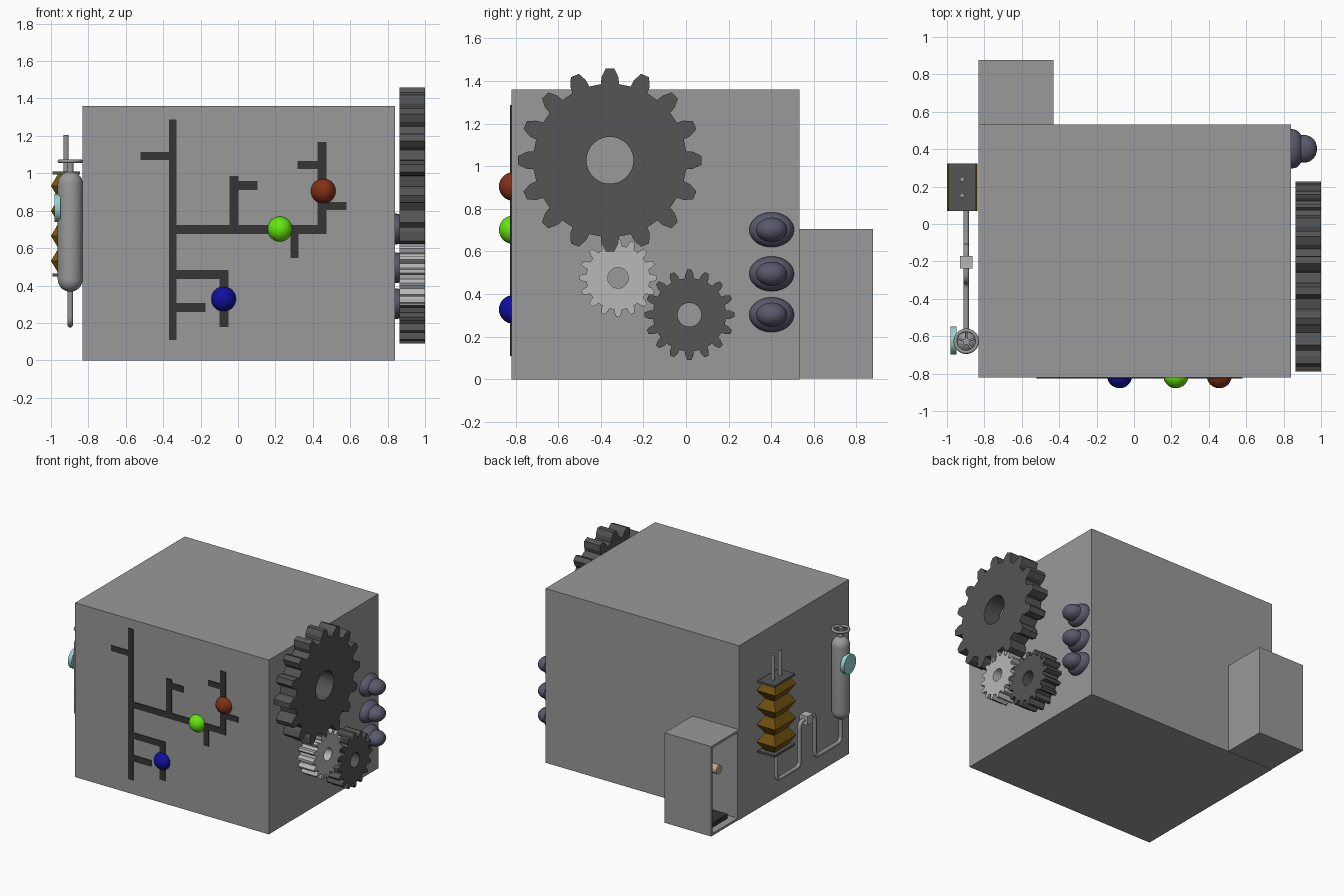
import bpy, bmesh, math
from math import sin, cos, pi, tau
from mathutils import Vector, Matrix

if "Cube" in bpy.data.objects:
    bpy.data.objects.remove(bpy.data.objects["Cube"])

def mat(name, r, g, b):
    m = bpy.data.materials.new(name)
    m.diffuse_color = (r, g, b, 1)
    m.use_nodes = True
    m.node_tree.nodes["Principled BSDF"].inputs["Base Color"].default_value = m.diffuse_color
    return m

GREY = mat("grey", .32, .32, .32)
DARK = mat("dark_steel", .09, .09, .09)
LIGHT = mat("light_steel", .48, .48, .48)
BLACK = mat("charcoal", .035, .035, .035)
BLUE = mat("blue", .005, .005, .35)
GREEN = mat("green", .13, .8, .005)
RED = mat("rust_red", .22, .03, .008)
VIOLET = mat("violet_grey", .1, .1, .15)
BROWN = mat("brown", .17, .085, .005)
TEAL = mat("teal", .3, .65, .65)
TAN = mat("tan", .5, .38, .28)

def finish(name, bm, material, smooth=False):
    bmesh.ops.recalc_face_normals(bm, faces=bm.faces)
    me = bpy.data.meshes.new(name)
    bm.to_mesh(me)
    bm.free()
    ob = bpy.data.objects.new(name, me)
    bpy.context.collection.objects.link(ob)
    me.materials.append(material)
    if smooth:
        bpy.ops.object.select_all(action='DESELECT')
        ob.select_set(True)
        bpy.context.view_layer.objects.active = ob
        bpy.ops.object.shade_smooth_by_angle(angle=math.radians(40))
    return ob

def add_box(bm, x0, x1, y0, y1, z0, z1):
    m = Matrix.Translation(((x0+x1)/2, (y0+y1)/2, (z0+z1)/2)) @ Matrix.Diagonal((x1-x0, y1-y0, z1-z0, 1))
    bmesh.ops.create_cube(bm, size=1, matrix=m)

def box(name, material, *ext):
    bm = bmesh.new()
    add_box(bm, *ext)
    return finish(name, bm, material)

def skin(bm, rings, closed=False):
    """Join successive vertex rings with quads."""
    n = len(rings[0])
    pairs = list(zip(rings, rings[1:])) + ([(rings[-1], rings[0])] if closed else [])
    for a, b in pairs:
        for i in range(n):
            bm.faces.new((a[i], a[(i+1) % n], b[(i+1) % n], b[i]))

def lathe(name, material, profile, loc, axis='Z', squash=1, n=32):
    """Revolve (radius, height) points; axis X points along x, squash scales the z width."""
    bm = bmesh.new()
    rings = []
    for r, h in profile:
        r = max(r, .0005)
        ring = []
        for i in range(n):
            u, v = r*cos(tau*i/n), r*sin(tau*i/n)
            p = (u, v, h) if axis == 'Z' else (h, u, v*squash)
            ring.append(bm.verts.new(Vector(p) + Vector(loc)))
        rings.append(ring)
    skin(bm, rings)
    bm.faces.new(rings[0])
    bm.faces.new(rings[-1])
    return finish(name, bm, material, True)

def gear(name, material, y, z, r, root, hole, teeth=16, x0=.863, x1=1.0):
    step = tau/teeth
    tooth = [(-.3, root), (-.26, root+(r-root)*.45), (-.12, r), (.12, r), (.26, root+(r-root)*.45), (.3, root)]
    outline = [((k+a)*step, rad) for k in range(teeth) for a, rad in tooth]
    bm = bmesh.new()
    ring = lambda x, bore: [bm.verts.new((x, y+(bore or q)*cos(a), z+(bore or q)*sin(a))) for a, q in outline]
    skin(bm, [ring(x0, 0), ring(x1, 0), ring(x1, hole), ring(x0, hole)], closed=True)
    return finish(name, bm, material)

def tube(name, pts, r, bend, material):
    """Pipe along points with rounded corners."""
    P = [Vector(p) for p in pts]
    path = [P[0]]
    for a, b, c in zip(P, P[1:], P[2:]):
        s, e = b+(a-b).normalized()*bend, b+(c-b).normalized()*bend
        path += [s*(1-t)**2 + b*2*t*(1-t) + e*t*t for t in (0, .2, .4, .6, .8, 1)]
    path.append(P[-1])
    cu = bpy.data.curves.new(name, 'CURVE')
    cu.dimensions = '3D'
    cu.bevel_depth, cu.bevel_resolution, cu.use_fill_caps = r, 3, True
    sp = cu.splines.new('POLY')
    sp.points.add(len(path)-1)
    for q, p in zip(sp.points, path):
        q.co = (*p, 1)
    ob = bpy.data.objects.new(name, cu)
    bpy.context.collection.objects.link(ob)
    cu.materials.append(material)

# Main cube
box("main_body", GREY, -.832, .84, -.82, .533, 0, 1.36)

# Maze tracks on the front: x0, x1, z0, z1
tracks = [(-.37, -.328, .11, 1.287), (-.52, -.37, 1.07, 1.113), (-.328, .472, .675, .723),
          (-.045, .003, .723, .985), (.003, .104, .91, .958), (.28, .323, .547, .675),
          (.424, .472, .723, 1.167), (.318, .424, 1.022, 1.065), (.472, .579, .803, .846),
          (-.328, -.051, .435, .483), (-.099, -.051, .179, .435), (-.328, -.174, .259, .307)]
bm = bmesh.new()
for a, b, c, d in tracks:
    add_box(bm, a, b, -.826, -.815, c, d)
finish("maze_track", bm, BLACK)

# Maze beads
for name, m, x, z in (("blue_bead", BLUE, -.077, .328), ("green_bead", GREEN, .224, .702), ("red_bead", RED, .456, .905)):
    bm = bmesh.new()
    bmesh.ops.create_uvsphere(bm, u_segments=32, v_segments=16, radius=.067, matrix=Matrix.Translation((x, -.811, z)))
    finish(name, bm, m, True)

# Gears on the right side
gear("large_gear", DARK, -.357, 1.028, .431, .36, .11)
gear("small_gear", LIGHT, -.319, .476, .183, .15, .048)
gear("medium_gear", DARK, .016, .303, .212, .172, .056)

# Push buttons: flared oval base with a dome
knob = [(.105, -.01), (.105, .01), (.099, .03), (.086, .045), (.073, .053), (.073, .08),
        (.067, .1), (.053, .119), (.035, .131), (.015, .137), (0, .138)]
for i, z in enumerate((.303, .495, .702)):
    lathe(f"push_button_{i+1}", VIOLET, knob, (.84, .402, z), 'X', .78)

# Open compartment at the back, facing left
bm = bmesh.new()
add_box(bm, -.832, -.43, .533, .878, .003, .705)
bmesh.ops.recalc_face_normals(bm, faces=bm.faces)
bmesh.ops.delete(bm, geom=[f for f in bm.faces if f.normal.x < -.9], context='FACES')
comp = finish("compartment", bm, GREY)
comp.data.update()
# an open shell can recalc inward; keep normals pointing away from the centre
if sum(p.normal.dot(p.center - Vector((-.63, .705, .354))) for p in comp.data.polygons) < 0:
    comp.data.flip_normals()
mod = comp.modifiers.new("walls", 'SOLIDIFY')
mod.thickness, mod.offset = .025, -1
lathe("compartment_peg", TAN, [(.035, -.78), (.035, -.45)], (0, .705, .445), 'X')
box("compartment_tray", BLACK, -.78, -.5, .6, .81, .025, .06)

# Bellows: square rings alternating wide and narrow
bm = bmesh.new()
cx, cy, z0, z1, folds = -.919, .197, .465, 1.0, 4
rings = []
for i in range(folds*2+1):
    d = 0 if i % 2 else .04
    z = z0+(z1-z0)*i/(folds*2)
    rings.append([bm.verts.new((cx+sx*(.081-d), cy+sy*(.127-d), z)) for sx, sy in ((-1, -1), (1, -1), (1, 1), (-1, 1))])
skin(bm, rings)
bm.faces.new(rings[0])
bm.faces.new(rings[-1])
finish("bellows", bm, BROWN)
for name, z in (("bellows_top_plate", 1.0), ("bellows_bottom_plate", .455)):
    box(name, DARK, cx-.073, cx+.073, cy-.127, cy+.127, z-.006, z+.01)
for i, y in enumerate((.24, .153)):
    lathe(f"bellows_rod_{i+1}", GREY, [(.013, 1.0), (.013, 1.205)], (cx, y, 0), n=16)

# Pipe from bellows to bottle with a junction block
px, by = -.897, -.627
tube("pipe", [(px, .17, .46), (px, .17, .19), (px, -.118, .19), (px, -.118, .53),
              (px, -.305, .53), (px, -.305, .19), (px, by, .19), (px, by, .4)], .015, .045, GREY)
box("pipe_junction", LIGHT, px-.034, px+.034, -.238, -.17, .495, .565)

# Gas bottle with rounded ends
R = .067
half = [(R*sin(pi/2*i/8), -R*cos(pi/2*i/8)) for i in range(9)]
prof = [(r, .367+R+h) for r, h in half] + [(r, 1.01-R-h) for r, h in reversed(half)]
lathe("bottle", GREY, prof, (px, by, 0))
lathe("valve_stem", GREY, [(.018, 1.0), (.018, 1.075)], (px, by, 0), n=16)

# Valve wheel: ring and spokes
bm = bmesh.new()
rings = []
for i in range(32):
    a = tau*i/32
    rings.append([bm.verts.new((px+(.058+.01*cos(t))*cos(a), by+(.058+.01*cos(t))*sin(a), 1.065+.01*sin(t)))
                  for t in [tau*k/10 for k in range(10)]])
skin(bm, rings, closed=True)
finish("valve_wheel", bm, GREY, True)
for i in range(5):
    a = tau*i/5+pi/2
    tube(f"valve_spoke_{i+1}", [(px, by, 1.065), (px+.058*cos(a), by+.058*sin(a), 1.065)], .006, .01, GREY)

# Pressure gauge
lathe("gauge", TEAL, [(.075, -.981), (.075, -.948)], (0, by+.005, .815), 'X')
